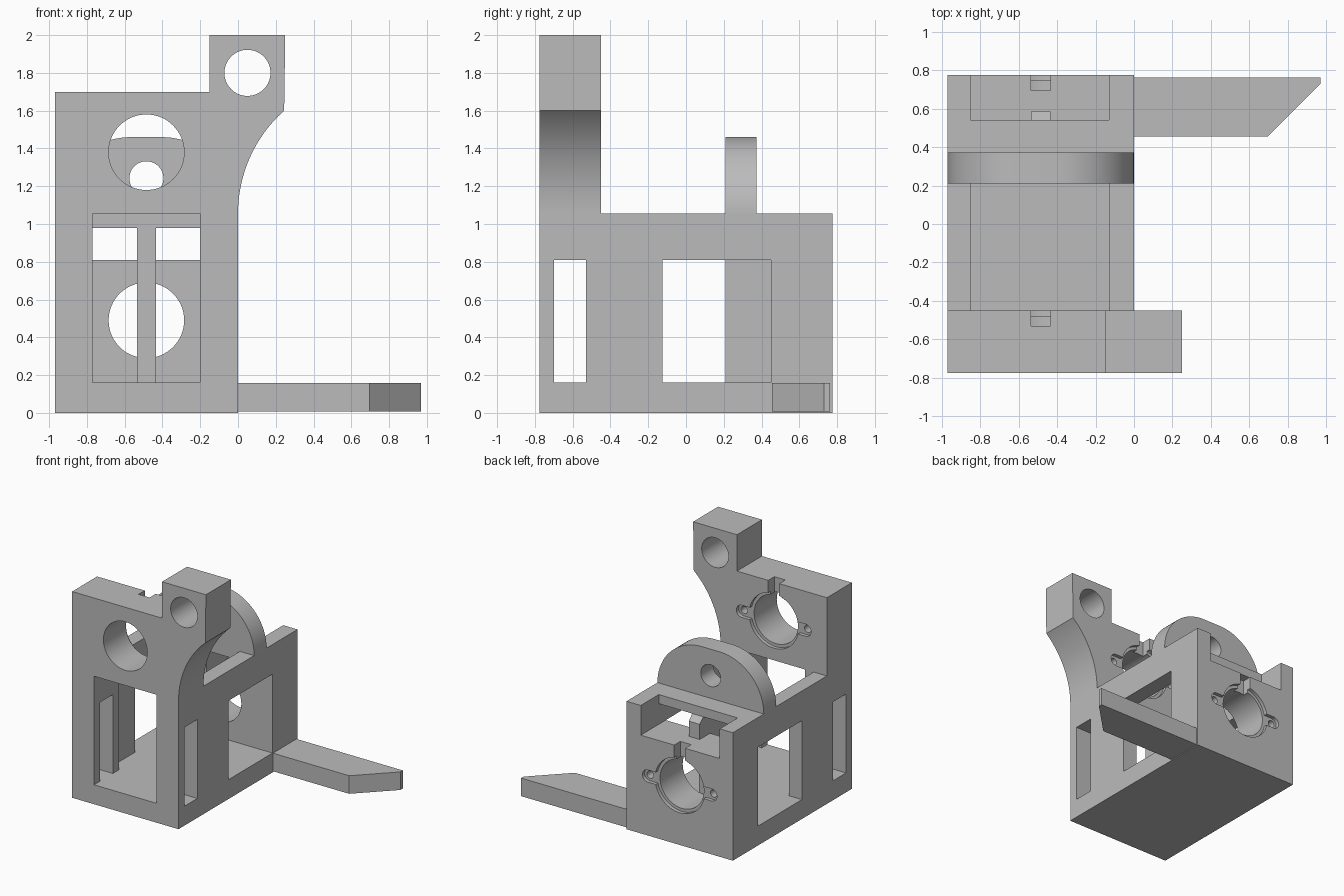
import bpy, bmesh, math
from mathutils import Vector

cube = bpy.data.objects.get("Cube")
if cube:
    bpy.data.objects.remove(cube)

grey = bpy.data.materials.new("plain_grey")
grey.use_nodes = True
colour = (0.5, 0.5, 0.5, 1)
grey.diffuse_color = colour
grey.node_tree.nodes["Principled BSDF"].inputs["Base Color"].default_value = colour


def prism(name, outline, lo, hi, axis="y"):
    """Extrude a closed outline along an axis."""
    def place(a, b, c):
        return {"x": (c, a, b), "y": (a, c, b), "z": (a, b, c)}[axis]
    bm = bmesh.new()
    face = bm.faces.new([bm.verts.new(place(a, b, lo)) for a, b in outline])
    ext = bmesh.ops.extrude_face_region(bm, geom=[face])
    verts = [g for g in ext["geom"] if isinstance(g, bmesh.types.BMVert)]
    bmesh.ops.translate(bm, verts=verts,
                        vec=Vector(place(0, 0, hi - lo)))
    bmesh.ops.recalc_face_normals(bm, faces=bm.faces)
    mesh = bpy.data.meshes.new(name)
    bm.to_mesh(mesh)
    bm.free()
    mesh.materials.append(grey)
    obj = bpy.data.objects.new(name, mesh)
    bpy.context.collection.objects.link(obj)
    return obj


def box(name, xs, ys, zs):
    (x0, x1), (z0, z1) = xs, zs
    return prism(name, [(x0, z0), (x1, z0), (x1, z1), (x0, z1)], *ys)


def arc(cx, cz, r, start, end, n):
    step = math.radians(end - start) / n
    a = math.radians(start)
    return [(cx + r * math.cos(a + i * step), cz + r * math.sin(a + i * step))
            for i in range(n + 1)]


def rod(x, z, r, ys):
    return prism("cutter", arc(x, z, r, 0, 360, 64)[:-1], *ys)


def combine(target, tool, operation="DIFFERENCE"):
    mod = target.modifiers.new("shape", "BOOLEAN")
    mod.operation, mod.solver, mod.object = operation, "EXACT", tool
    bpy.context.view_layer.objects.active = target
    bpy.ops.object.modifier_apply(modifier=mod.name)
    bpy.data.objects.remove(tool)


def cut_box(target, xs, ys, zs):
    combine(target, box("cutter", xs, ys, zs))


W, D, TOP, MID = -0.97, 0.775, 1.055, -0.485
INNER, SLOT = (-0.85, -0.13), (-0.535, -0.435)

# Frame: open box joined to the tall front plate with its lug
frame = box("main_frame", (W, 0), (-0.45, D), (0, TOP))
sweep = math.degrees(math.asin((1.6 - TOP) / 0.73))
outline = [(W, 0), (0, 0)] + arc(0.73, TOP, 0.73, 180, 180 - sweep, 28)
outline += [(0.25, 2), (-0.15, 2), (-0.15, 1.7), (W, 1.7)]
combine(frame, prism("plate", outline, -D, -0.45), "UNION")
combine(frame, rod(0.05, 1.8, 0.122, (-1, 0)))

# Inner cavity, top opening, rear recess and gap below the bridge
cut_box(frame, INNER, (-0.45, 0.45), (0.16, 0.98))
cut_box(frame, INNER, (-0.45, 0.21), (0.9, 1.2))
cut_box(frame, INNER, (0.54, 0.9), (0.81, 1.2))
cut_box(frame, INNER, (0.4, 0.6), (0.81, 0.98))

# Front window and side windows
cut_box(frame, (-0.77, -0.2), (-0.9, -0.4), (0.16, TOP))
for ys in ((-0.7, -0.53), (-0.125, 0.45)):
    cut_box(frame, (-1.1, 0.1), ys, (0.16, 0.81))

# Round seats: bore, shallow rim, ears with screw holes, cable notch
for y, z, notch_top in ((-0.45, 1.38, 1.8), (D, 0.49, 0.9)):
    shallow = (y - 0.03, y + 0.05)
    combine(frame, rod(MID, z, 0.2, (y - 0.4, y + 0.05)))
    combine(frame, rod(MID, z, 0.225, shallow))
    cut_box(frame, (MID - 0.29, MID + 0.29), shallow, (z - 0.05, z + 0.05))
    for side in (-1, 1):
        combine(frame, rod(MID + side * 0.29, z, 0.05, shallow))
        combine(frame, rod(MID + side * 0.29, z, 0.03, (y - 0.2, y)))
    cut_box(frame, SLOT, (y - 0.08, y + 0.05), (z + 0.1, notch_top))

# Rounded upright plate standing on the bridge
R = 0.405
arch = prism("arch_plate", arc(-R, TOP, R, 0, 90, 24)
             + arc(W + R, TOP, R, 90, 180, 24), 0.21, 0.372)
combine(arch, rod(MID, 1.242, 0.09, (0, 0.5)))

# Centre rib with a bevelled rear end
rib = prism("centre_rib", [(0.21, 0.16), (0.45, 0.16), (0.45, 0.81),
                           (0.585, 0.81), (0.585, 0.935), (0.54, 0.98),
                           (0.21, 0.98)], *SLOT, axis="x")

# Side arm with a slanted tip
arm = prism("side_arm", [(0, 0.455), (0.695, 0.455), (0.97, 0.73),
                         (0.97, 0.762), (0, 0.762)], 0.008, 0.157, axis="z")

# Smooth curves, sharp corners
for obj in (frame, arch, rib, arm):
    bpy.ops.object.select_all(action="DESELECT")
    obj.select_set(True)
    bpy.context.view_layer.objects.active = obj
    bpy.ops.object.shade_smooth_by_angle(angle=math.radians(30))
